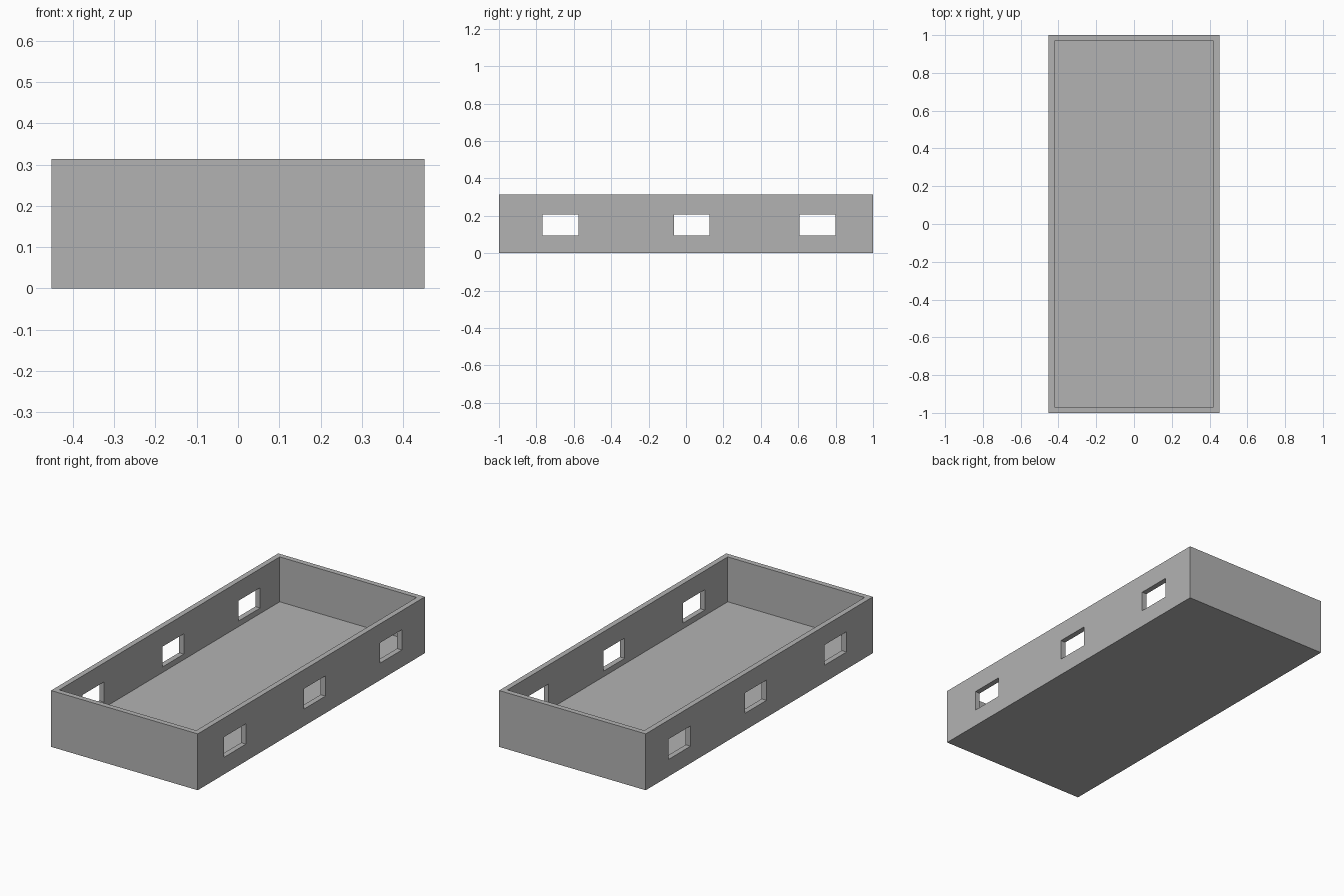
import bpy
import bmesh
from mathutils import Vector

if "Cube" in bpy.data.objects:
    bpy.data.objects.remove(bpy.data.objects["Cube"], do_unlink=True)

WIDTH, LENGTH, HEIGHT = 0.904, 2.0, 0.314
WALL, FLOOR = 0.03, 0.064
WINDOW_Y = [(-0.768, -0.576), (-0.063, 0.125), (0.606, 0.798)]
WINDOW_Z = (0.095, 0.208)


def make_material(name, colour):
    mat = bpy.data.materials.new(name)
    mat.use_nodes = True
    mat.diffuse_color = colour
    mat.node_tree.nodes["Principled BSDF"].inputs["Base Color"].default_value = colour
    return mat


def add_box(bm, low, high):
    low, high = Vector(low), Vector(high)
    verts = bmesh.ops.create_cube(bm, size=1)["verts"]
    bmesh.ops.scale(bm, vec=high - low, verts=verts)
    bmesh.ops.translate(bm, vec=(low + high) / 2, verts=verts)


def make_object(name, bm):
    mesh = bpy.data.meshes.new(name)
    bm.to_mesh(mesh)
    bm.free()
    obj = bpy.data.objects.new(name, mesh)
    bpy.context.collection.objects.link(obj)
    return obj


# Open tray: solid block with its top inset and pushed down to the floor
bm = bmesh.new()
add_box(bm, (-WIDTH / 2, -LENGTH / 2, 0), (WIDTH / 2, LENGTH / 2, HEIGHT))
bm.normal_update()
top = [f for f in bm.faces if f.normal.z > 0.9]
bmesh.ops.inset_region(bm, faces=top, thickness=WALL, use_even_offset=True)
inner = bmesh.ops.extrude_face_region(bm, geom=top)["geom"]
bmesh.ops.delete(bm, geom=top, context="FACES_ONLY")
bmesh.ops.translate(bm, vec=(0, 0, FLOOR - HEIGHT),
                    verts=[v for v in inner if isinstance(v, bmesh.types.BMVert)])
bmesh.ops.recalc_face_normals(bm, faces=bm.faces)
tray = make_object("tray", bm)
tray.data.materials.append(make_material("plain grey", (0.45, 0.45, 0.45, 1)))

# Window openings running through both long walls
bm = bmesh.new()
for y0, y1 in WINDOW_Y:
    add_box(bm, (-WIDTH, y0, WINDOW_Z[0]), (WIDTH, y1, WINDOW_Z[1]))
cutter = make_object("window_cutter", bm)
cutter.hide_render = True

cut = tray.modifiers.new("windows", "BOOLEAN")
cut.operation = "DIFFERENCE"
cut.solver = "EXACT"
cut.object = cutter

# Apply the cut and drop the helper
bpy.context.view_layer.objects.active = tray
tray.select_set(True)
bpy.ops.object.modifier_apply(modifier=cut.name)
bpy.data.objects.remove(cutter, do_unlink=True)
